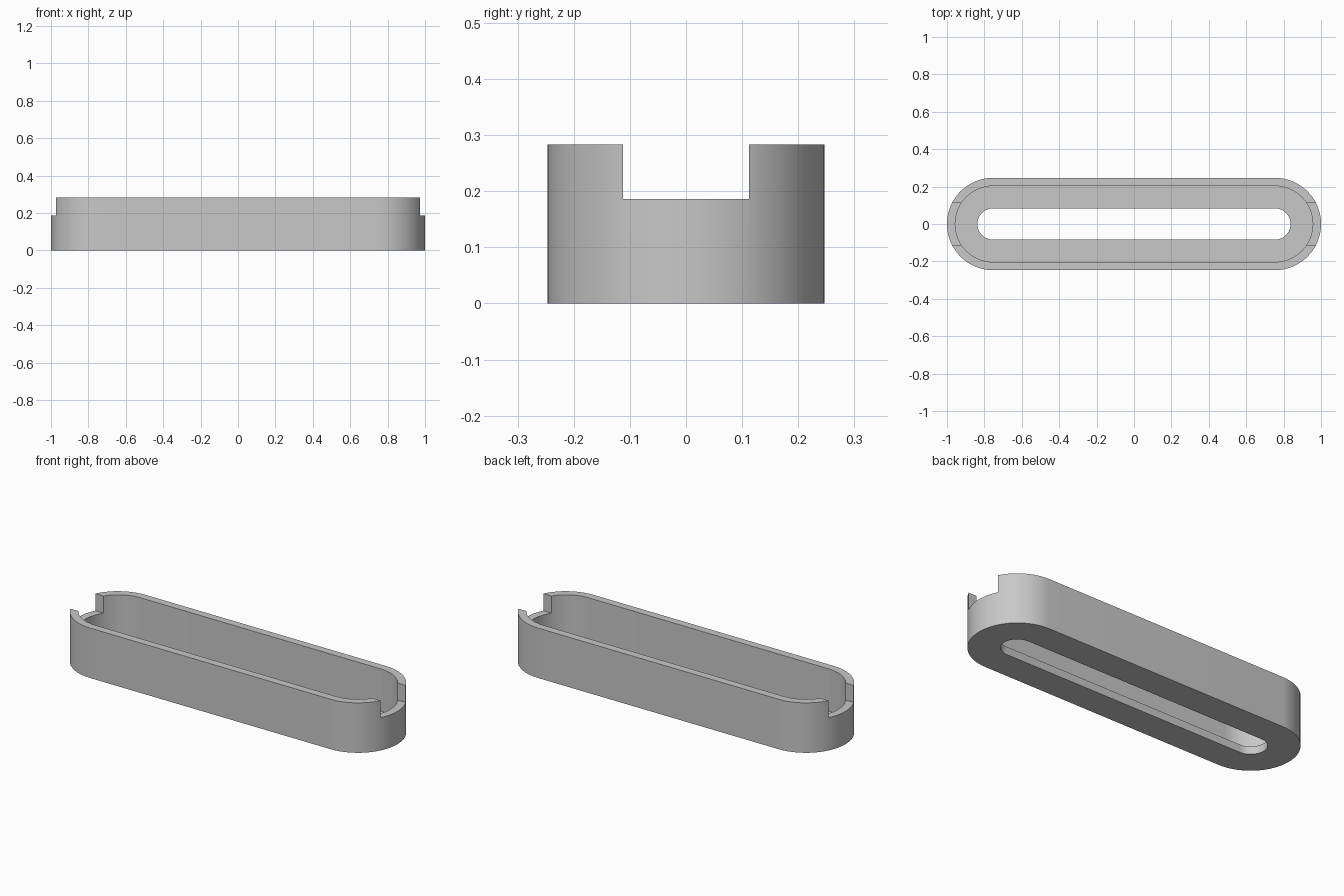
import bpy, bmesh, math

if "Cube" in bpy.data.objects:
    bpy.data.objects.remove(bpy.data.objects["Cube"], do_unlink=True)

END_X = 0.753          # centre of each rounded end
OUTER, INNER, SLOT = 0.247, 0.203, 0.084
TOP, FLOOR = 0.283, 0.044
NOTCH_Z, NOTCH_HALF = 0.186, 0.112
SEGMENTS = 32

grey = bpy.data.materials.new("plain grey")
grey.use_nodes = True
colour = (0.58, 0.58, 0.58, 1)
grey.diffuse_color = colour
grey.node_tree.nodes["Principled BSDF"].inputs["Base Color"].default_value = colour


def stadium(bm, radius, z):
    """Ring of vertices round a slot-shaped outline."""
    ring = []
    for side in (1, -1):
        for i in range(SEGMENTS + 1):
            a = math.pi * (i / SEGMENTS - 0.5)
            ring.append(bm.verts.new((side * (END_X + radius * math.cos(a)),
                                      side * radius * math.sin(a), z)))
    return ring


# Tray: outer wall, rim, inner wall, floor and slot wall as one closed sweep
bm = bmesh.new()
section = [(OUTER, 0), (OUTER, TOP), (INNER, TOP),
           (INNER, FLOOR), (SLOT, FLOOR), (SLOT, 0)]
rings = [stadium(bm, r, z) for r, z in section]
for k, ring in enumerate(rings):
    after = rings[(k + 1) % len(rings)]
    for i in range(len(ring)):
        j = (i + 1) % len(ring)
        bm.faces.new((ring[i], ring[j], after[j], after[i]))
bmesh.ops.recalc_face_normals(bm, faces=bm.faces)
mesh = bpy.data.meshes.new("slotted_tray")
bm.to_mesh(mesh)
bm.free()
mesh.materials.append(grey)
tray = bpy.data.objects.new("slotted_tray", mesh)
bpy.context.collection.objects.link(tray)

# Notches through both end walls
bpy.ops.mesh.primitive_cube_add(size=1, location=(0, 0, NOTCH_Z + 0.25))
cutter = bpy.context.object
cutter.name = "notch_cutter"
cutter.scale = (3, 2 * NOTCH_HALF, 0.5)
cutter.hide_render = True
cutter.data.materials.append(grey)

cut = tray.modifiers.new("end notches", 'BOOLEAN')
cut.operation = 'DIFFERENCE'
cut.solver = 'EXACT'
cut.object = cutter

bpy.ops.object.select_all(action='DESELECT')
tray.select_set(True)
bpy.context.view_layer.objects.active = tray
bpy.ops.object.modifier_apply(modifier=cut.name)
bpy.data.objects.remove(cutter, do_unlink=True)
bpy.ops.object.shade_smooth_by_angle(angle=math.radians(30))
